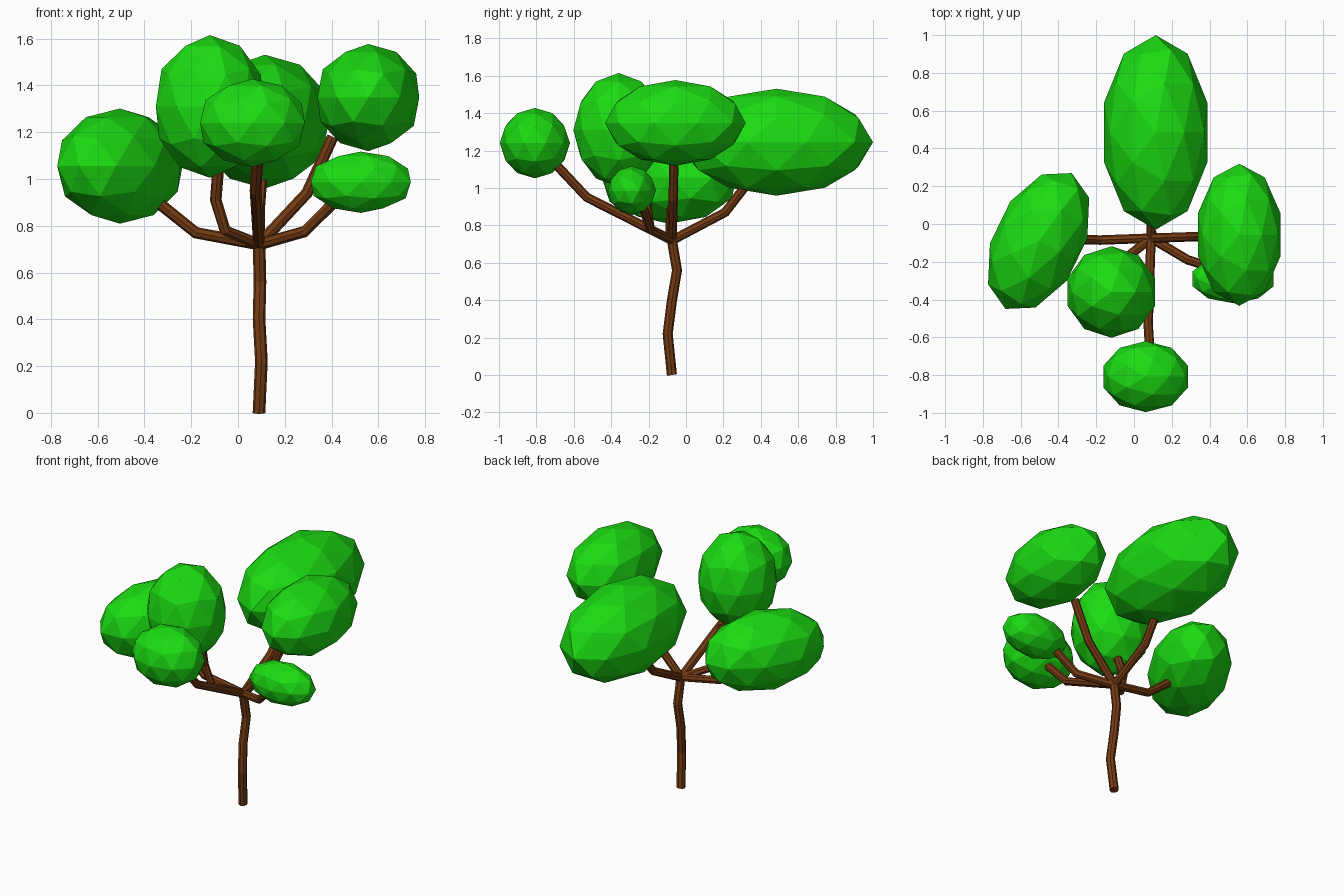
import bpy
from math import radians

if "Cube" in bpy.data.objects:
    bpy.data.objects.remove(bpy.data.objects["Cube"])


def material(name, color):
    m = bpy.data.materials.new(name)
    m.diffuse_color = color
    m.use_nodes = True
    m.node_tree.nodes["Principled BSDF"].inputs["Base Color"].default_value = m.diffuse_color
    return m


bark = material("bark", (0.18, 0.045, 0.007, 1))
leaf = material("leaf", (0.011, 0.72, 0.006, 1))


def limb(name, points, radius):
    """Capped round tube along a bent path."""
    cu = bpy.data.curves.new(name, "CURVE")
    cu.dimensions = "3D"
    cu.bevel_depth = radius
    cu.bevel_resolution = 2
    cu.use_fill_caps = True
    sp = cu.splines.new("POLY")
    sp.points.add(len(points) - 1)
    for p, co in zip(sp.points, points):
        p.co = (*co, 1)
    ob = bpy.data.objects.new(name, cu)
    bpy.context.collection.objects.link(ob)
    bpy.ops.object.select_all(action="DESELECT")
    ob.select_set(True)
    bpy.context.view_layer.objects.active = ob
    bpy.ops.object.convert(target="MESH")
    ob = bpy.context.object
    ob.name = name
    ob.data.materials.clear()
    ob.data.materials.append(bark)
    bpy.ops.object.shade_flat()


def foliage(name, center, radii, turn=0):
    """Faceted, stretched leaf clump."""
    bpy.ops.mesh.primitive_ico_sphere_add(subdivisions=2, radius=1, location=center,
                                          rotation=(0, 0, radians(turn)))
    ob = bpy.context.object
    ob.name = name
    ob.scale = radii
    ob.data.materials.append(leaf)


# Trunk
hub = (0.09, -0.075, 0.72)
limb("trunk", [(0.09, -0.075, 0), (0.09, -0.076, 0.006), (0.1, -0.098, 0.22),
               (0.09, -0.075, 0.4), (0.094, -0.048, 0.56), hub], 0.027)

# Branches: bend and tip of each, all leaving the trunk top
branches = {
    "left": [(-0.18, -0.085, 0.77), (-0.33, -0.08, 0.89)],
    "middle_left": [(-0.055, -0.19, 0.78), (-0.095, -0.21, 0.91), (-0.085, -0.25, 1.04)],
    "front": [(0.075, -0.53, 0.95), (0.085, -0.69, 1.12)],
    "back": [(0.09, 0.21, 0.87), (0.1, 0.31, 1.0)],
    "right": [(0.295, -0.068, 0.94), (0.405, -0.065, 1.18)],
    "right_low": [(0.285, -0.19, 0.775), (0.41, -0.23, 0.9)],
}
for name, pts in branches.items():
    limb(name + "_branch", [hub] + pts, 0.025)

# Leaf clumps
foliage("left_foliage", (-0.505, -0.09, 1.055), (0.238, 0.4, 0.246), -26)
foliage("middle_left_foliage", (-0.12, -0.36, 1.31), (0.243, 0.242, 0.305))
foliage("front_foliage", (0.062, -0.808, 1.24), (0.235, 0.188, 0.188))
foliage("back_foliage", (0.115, 0.485, 1.245), (0.287, 0.515, 0.286))
foliage("right_foliage", (0.557, -0.057, 1.348), (0.229, 0.376, 0.229))
foliage("right_low_foliage", (0.525, -0.29, 0.986), (0.225, 0.129, 0.131))
